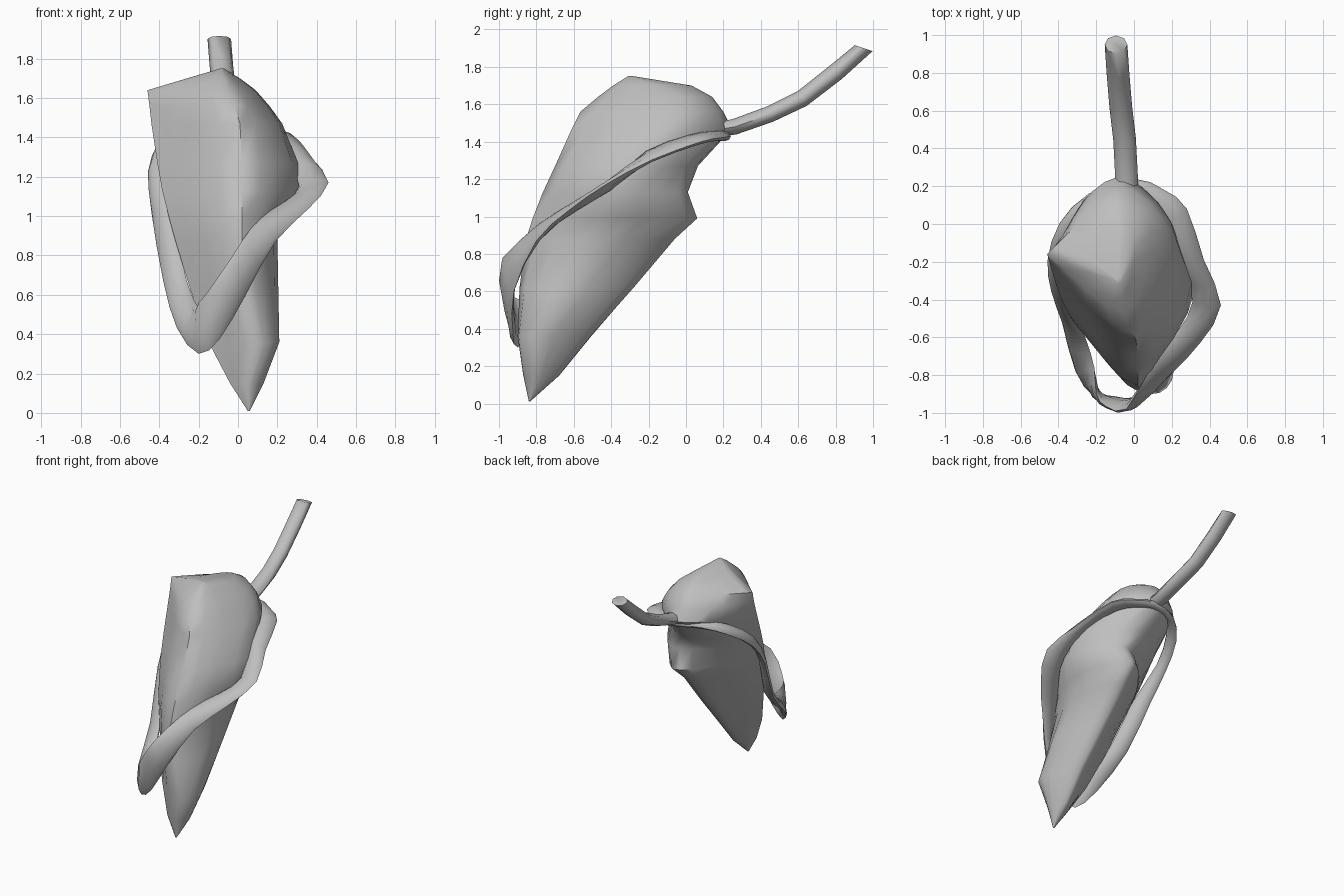
import bpy, bmesh, math
from mathutils import Vector

if "Cube" in bpy.data.objects:
    bpy.data.objects.remove(bpy.data.objects["Cube"])

grey = bpy.data.materials.new("soft grey")
grey.diffuse_color = (0.52, 0.52, 0.52, 1)
grey.use_nodes = True
grey.node_tree.nodes["Principled BSDF"].inputs["Base Color"].default_value = grey.diffuse_color


def catmull(a, b, c, d, t):
    return 0.5 * (2 * b + (c - a) * t + (2 * a - 5 * b + 4 * c - d) * t * t
                  + (3 * b - a - 3 * c + d) * t ** 3)


def loft(name, rings, closed=False, angle=50):
    """Skin a list of equal rings; cap the ends unless closed."""
    bm = bmesh.new()
    vs = [[bm.verts.new(p) for p in r] for r in rings]
    n = len(vs[0])
    count = len(vs) if closed else len(vs) - 1
    for i in range(count):
        a, b = vs[i], vs[(i + 1) % len(vs)]
        for j in range(n):
            k = (j + 1) % n
            bm.faces.new((a[j], a[k], b[k], b[j]))
    if not closed:
        bm.faces.new(vs[0])
        bm.faces.new(vs[-1])
    bmesh.ops.remove_doubles(bm, verts=bm.verts, dist=0.0005)
    bmesh.ops.recalc_face_normals(bm, faces=bm.faces)
    me = bpy.data.meshes.new(name)
    bm.to_mesh(me)
    bm.free()
    ob = bpy.data.objects.new(name, me)
    bpy.context.collection.objects.link(ob)
    me.materials.append(grey)
    bpy.ops.object.select_all(action='DESELECT')
    ob.select_set(True)
    bpy.context.view_layer.objects.active = ob
    bpy.ops.object.shade_smooth_by_angle(angle=math.radians(angle))
    return ob


# Folded leaf body: height, then left edge, front, right, back, back-left (x, y)
levels = [
    (0.01, .05, -.84, .055, -.84, .06, -.84, .055, -.835, .05, -.835),
    (0.15, -.04, -.81, .05, -.87, .13, -.80, .07, -.68, .0, -.72),
    (0.36, -.15, -.72, .09, -.90, .21, -.78, .08, -.51, -.04, -.60),
    (0.62, -.24, -.61, .03, -.89, .205, -.62, .07, -.28, -.10, -.43),
    (0.88, -.32, -.52, .02, -.855, .20, -.44, .06, -.06, -.15, -.26),
    (0.99, -.35, -.47, .02, -.82, .26, -.36, .08, .06, -.17, -.16),
    (1.13, -.385, -.40, .02, -.765, .32, -.36, .12, .01, -.18, -.16),
    (1.27, -.41, -.33, .02, -.70, .305, -.31, .05, .05, -.23, -.04),
    (1.47, -.44, -.23, .01, -.61, .225, -.09, -.03, .24, -.27, .12),
    (1.56, -.45, -.19, -.02, -.565, .16, -.04, -.06, .20, -.28, .08),
    (1.64, -.46, -.16, -.05, -.47, .09, -.04, -.07, .14, -.25, .04),
    (1.70, -.26, -.22, -.07, -.39, .01, -.12, -.06, .03, -.16, -.04),
    (1.75, -.09, -.30, -.08, -.31, -.07, -.30, -.08, -.28, -.09, -.29),
]
STEPS = 4
rings = []
for z, *c in levels:
    pts = [Vector((c[i], c[i + 1], z)) for i in range(0, 10, 2)]
    path = [pts[0]] + pts + [pts[0], pts[0]]      # sharp fold at the left edge
    rings.append([catmull(*path[i:i + 4], s / STEPS)
                  for i in range(5) for s in range(STEPS)])
loft("folded_leaf_body", rings)

# Stem: tube swept up and back
stem = [(-.04, .14, 1.46), (-.04, .26, 1.48), (-.05, .45, 1.548),
        (-.07, .62, 1.63), (-.085, .80, 1.77), (-.095, .95, 1.9)]
rings = []
for i, p in enumerate(stem):
    p = Vector(p)
    t = (Vector(stem[min(i + 1, 5)]) - Vector(stem[max(i - 1, 0)])).normalized()
    if i == 5:
        t = Vector((0, .32, .95))      # end cut faces mostly upward
    side = t.cross(Vector((0, 0, 1))).normalized()
    up = side.cross(t)
    h = 0.04 + 0.002 * i
    rings.append([p + side * 0.06 * math.cos(a) + up * h * math.sin(a)
                  for a in (k * math.tau / 8 for k in range(8))])
loft("stem", rings, angle=60)

# Looping strap: centre (x, y, z) and half-width direction
strap = [
    (-.01, .21, 1.43, .01, .03, .0), (.11, .14, 1.43, .05, .04, -.01),
    (.22, .04, 1.41, .06, .04, -.01), (.31, -.20, 1.32, .06, .01, -.02),
    (.385, -.42, 1.16, .075, -.01, .01), (.29, -.60, 1.05, .06, -.03, -.02),
    (.14, -.78, .92, .05, -.02, -.05), (.0, -.95, .69, .04, .03, -.09),
    (-.12, -.945, .50, .03, .02, -.12), (-.20, -.90, .43, .0, .0, -.13),
    (-.26, -.77, .49, -.05, -.01, -.06), (-.32, -.56, .67, -.06, .035, .0),
    (-.39, -.38, 1.02, -.05, .045, .0), (-.425, -.20, 1.24, -.025, .02, -.03),
    (-.36, -.01, 1.38, -.03, .02, -.03), (-.22, .13, 1.44, -.02, .03, -.01),
]
n = len(strap)
dense = []
for i in range(n):
    q = [strap[(i + k) % n] for k in (-1, 0, 1, 2)]
    for s in (0, 0.5):
        dense.append((catmull(*(Vector(v[:3]) for v in q), s),
                      catmull(*(Vector(v[3:]) for v in q), s)))
rings = []
for i, (p, w) in enumerate(dense):
    t = dense[(i + 1) % len(dense)][0] - dense[i - 1][0]
    nrm = t.cross(w).normalized() * 0.026
    rings.append([p + w * math.cos(a) + nrm * math.sin(a)
                  for a in (k * math.tau / 8 for k in range(8))])
loft("looping_strap", rings, closed=True)
